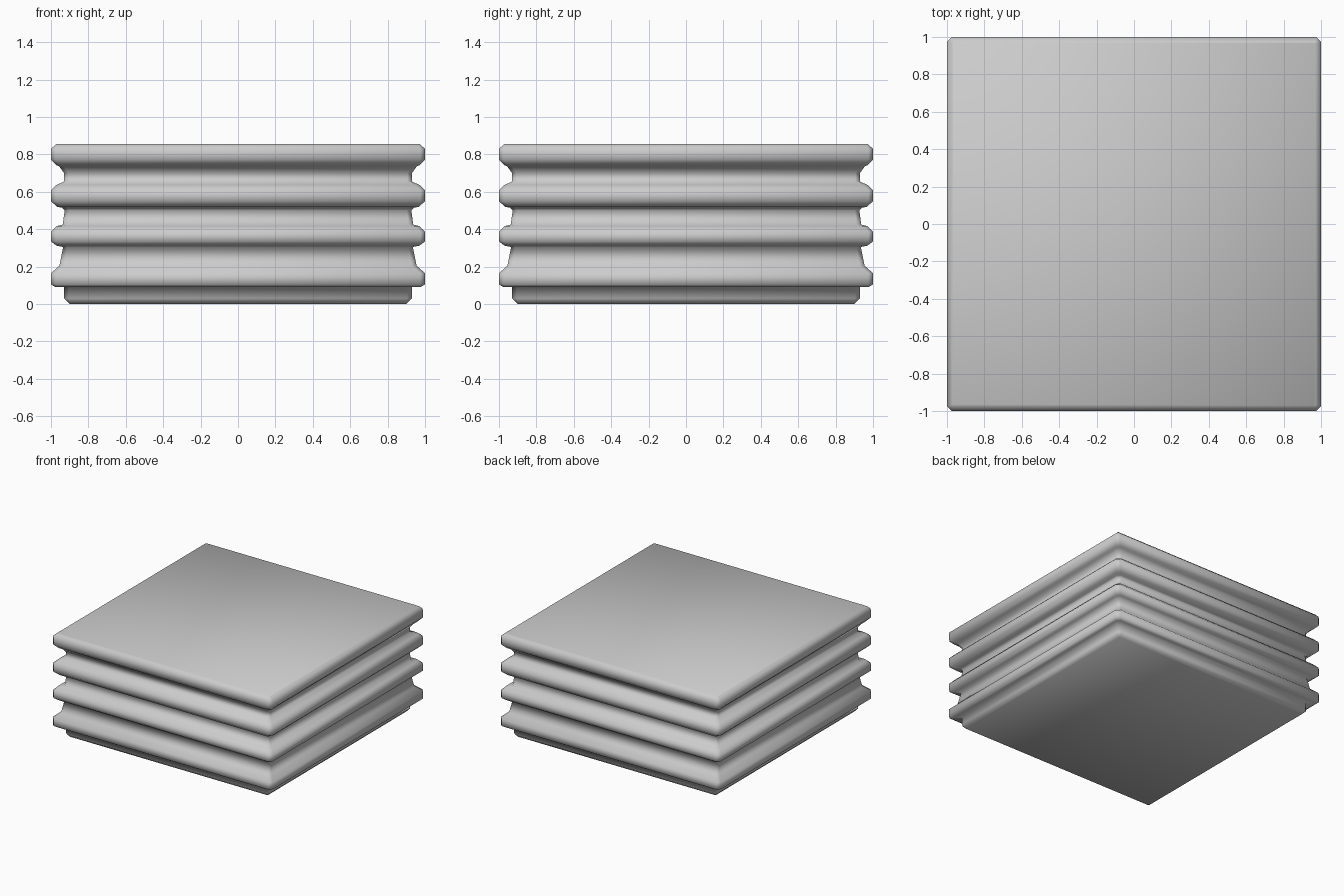
import bpy, bmesh

if "Cube" in bpy.data.objects:
    bpy.data.objects.remove(bpy.data.objects["Cube"])


def square_loft(name, profile):
    """Stack of corner-chamfered squares: (half width, z, corner chamfer)."""
    bm = bmesh.new()
    rings = []
    for w, z, c in profile:
        k = w - c
        pts = [(w, -k), (w, k), (k, w), (-k, w), (-w, k), (-w, -k), (-k, -w), (k, -w)]
        rings.append([bm.verts.new((x, y, z)) for x, y in pts])
    for a, b in zip(rings, rings[1:]):
        for i in range(8):
            j = (i + 1) % 8
            bm.faces.new((a[i], a[j], b[j], b[i]))
    bm.faces.new(rings[0][::-1])
    bm.faces.new(rings[-1])
    bmesh.ops.recalc_face_normals(bm, faces=bm.faces)
    for f in bm.faces:
        f.smooth = True
    mesh = bpy.data.meshes.new(name)
    bm.to_mesh(mesh)
    bm.free()
    obj = bpy.data.objects.new(name, mesh)
    bpy.context.collection.objects.link(obj)
    return obj


C = 0.025   # corner chamfer
T = 0.004   # almost sharp corner where a flat cap begins

# Recessed plinth at the bottom
plinth = [(0.90, 0.0, T), (0.93, 0.03, C), (0.93, 0.09, C)]
# Lowest band with a tall sloped neck
band_1 = [(0.975, 0.09, C), (1.0, 0.105, C), (1.0, 0.165, C), (0.955, 0.205, C), (0.935, 0.305, C)]
# Two middle bands with grooves above
band_2 = [(0.97, 0.312, C), (1.0, 0.335, C), (1.0, 0.385, C), (0.97, 0.417, C),
          (0.937, 0.425, C), (0.927, 0.50, C), (0.94, 0.515, C)]
band_3 = [(0.967, 0.52, C), (1.0, 0.55, C), (1.0, 0.608, C), (0.97, 0.637, C),
          (0.93, 0.655, C), (0.93, 0.70, C), (0.957, 0.738, C)]
# Top slab
slab = [(0.972, 0.743, C), (1.0, 0.772, C), (1.0, 0.83, C), (0.97, 0.857, T)]

square_loft("stepped_block", plinth + band_1 + band_2 + band_3 + slab)
